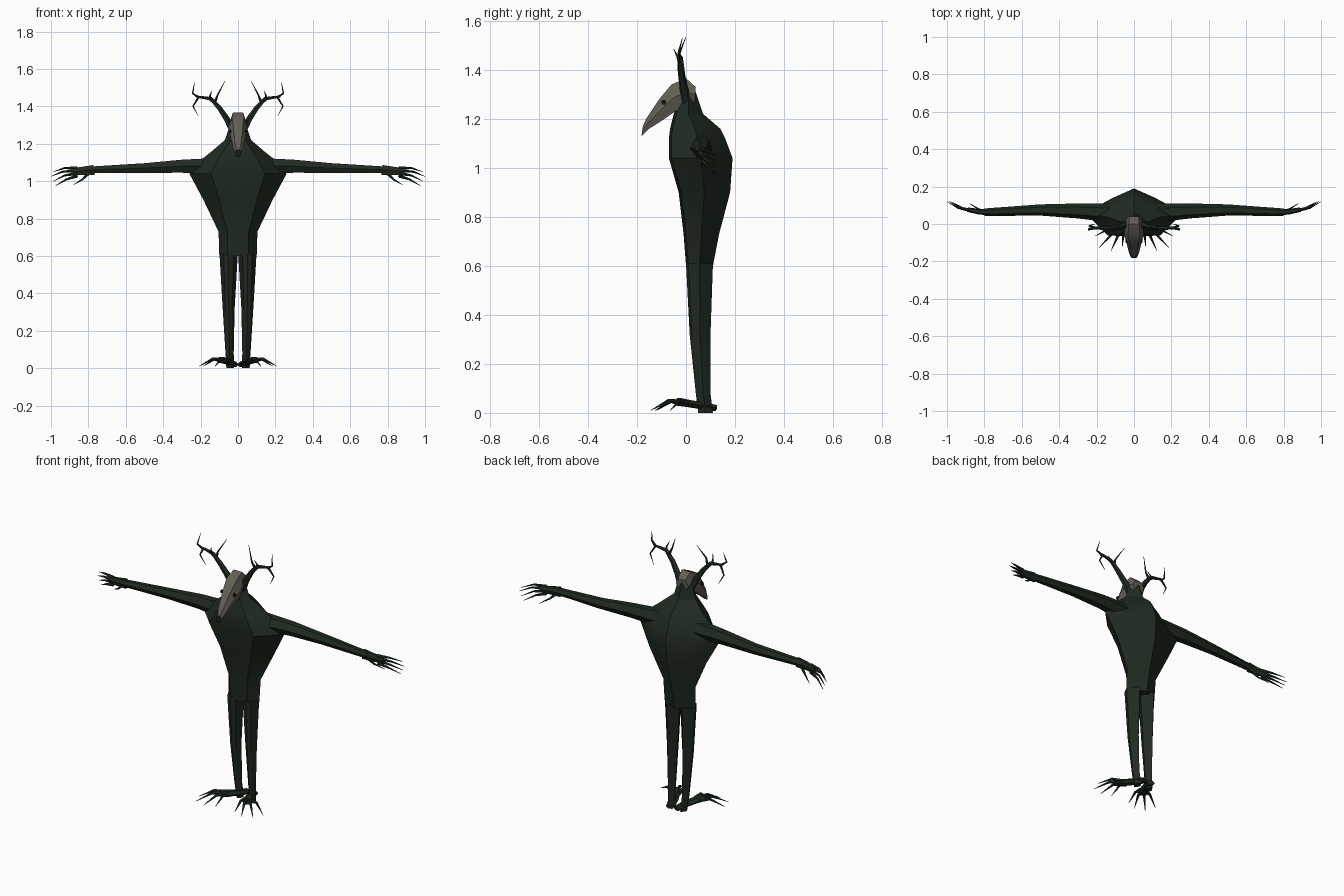
import bpy, bmesh, math
from mathutils import Vector

cube = bpy.data.objects.get("Cube")
if cube:
    bpy.data.objects.remove(cube)


def material(name, *rgb):
    mat = bpy.data.materials.new(name)
    mat.use_nodes = True
    mat.diffuse_color = (*rgb, 1)
    mat.node_tree.nodes["Principled BSDF"].inputs["Base Color"].default_value = (*rgb, 1)
    return mat


hide = material("dark green hide", 0.014, 0.024, 0.015)
bone = material("grey bone", 0.125, 0.115, 0.09)
black = material("socket black", 0.008, 0.009, 0.008)
SIDEWAYS, UPRIGHT = Vector((0, 1, 0)), Vector((0, 0, 1))


def loft(name, rings, mat=hide, mirror=False):
    """Skin a list of equal-length point rings and cap both ends."""
    bm = bmesh.new()
    loops = [[bm.verts.new(point) for point in ring] for ring in rings]
    count = len(loops[0])
    for low, high in zip(loops, loops[1:]):
        for i in range(count):
            j = (i + 1) % count
            bm.faces.new((low[i], low[j], high[j], high[i]))
    bm.faces.new(loops[0])
    bm.faces.new(loops[-1])
    bmesh.ops.recalc_face_normals(bm, faces=bm.faces)
    mesh = bpy.data.meshes.new(name)
    bm.to_mesh(mesh)
    bm.free()
    mesh.materials.append(mat)
    part = bpy.data.objects.new(name, mesh)
    bpy.context.collection.objects.link(part)
    bpy.ops.object.select_all(action='DESELECT')
    part.select_set(True)
    bpy.context.view_layer.objects.active = part
    bpy.ops.object.shade_smooth_by_angle(angle=math.radians(30))
    if mirror:
        part.modifiers.new("Mirror", 'MIRROR').use_mirror_merge = False
    return part


def section(z, width, front, back, x=0):
    """Level body slice: broad faceted front, ridged back."""
    middle = (front + back) / 2
    corner = middle + (back - middle) * 0.6
    half = [(0, front), (width * 0.55, front + 0.01), (width, middle),
            (width * 0.45, corner), (0, back)]
    other = [(-px, py) for px, py in half[-2:0:-1]]
    return [(x + px, py, z) for px, py in half + other]


def tube(name, path, start, end, flat=1, sides=6, up=UPRIGHT, mat=hide):
    """Mirrored limb along a path, tapering evenly from start to end radius."""
    points = [Vector(p) for p in path]
    last = len(points) - 1
    rings = []
    for i, point in enumerate(points):
        along = points[min(i + 1, last)] - points[max(i - 1, 0)]
        u = along.cross(up).normalized()
        v = u.cross(along).normalized() * flat
        radius = start + (end - start) * i / last
        turns = [math.tau * k / sides for k in range(sides)]
        rings.append([point + radius * (u * math.cos(a) + v * math.sin(a)) for a in turns])
    return loft(name, rings, mat, mirror=True)


def claw(name, path, radius, up=UPRIGHT):
    return tube(name, path, radius, 0.001, sides=5, up=up)


# Torso and neck: height, half width, front, back
torso = [(0.6, 0.1, 0, 0.11), (0.73, 0.104, -0.01, 0.135), (0.9, 0.185, -0.03, 0.18),
         (1.04, 0.26, -0.07, 0.19), (1.12, 0.19, -0.07, 0.16), (1.16, 0.14, -0.065, 0.14),
         (1.22, 0.07, -0.05, 0.07), (1.31, 0.04, -0.02, 0.04)]
loft("torso", [section(*row) for row in torso])

# Legs: the same slice, set off to the side
legs = [(0, 0.02, 0.05, 0.11, 0.04), (0.08, 0.022, 0.04, 0.1, 0.045),
        (0.32, 0.032, 0.015, 0.1, 0.05), (0.61, 0.049, 0, 0.11, 0.05)]
loft("leg", [section(*row) for row in legs], mirror=True)

# Feet with a fan of claws
tube("foot", [(0.02, 0.12, 0.02), (0.04, 0.06, 0.03), (0.07, 0, 0.04), (0.09, -0.03, 0.045)],
     0.024, 0.03, flat=0.6)
for i, reach in enumerate((0.18, 0.2, 0.18, 0.14)):
    angle = math.radians(62 - 19 * i)
    ray = Vector((math.sin(angle), -math.cos(angle), 0))
    ankle = Vector((0.05, 0.02, 0))
    claw(f"toe_{i}", [ankle + ray * reach * part + UPRIGHT * height
                      for part, height in ((0.2, 0.04), (0.55, 0.05), (1, 0.01))], 0.014)

# Arms and flattened palms
tube("arm", [(0.13, 0.06, 1.08), (0.3, 0.07, 1.08), (0.5, 0.075, 1.07), (0.8, 0.063, 1.06)],
     0.05, 0.02)
tube("hand", [(0.77, 0.064, 1.06), (0.83, 0.066, 1.055), (0.89, 0.077, 1.05)],
     0.018, 0.012, flat=1.7)

# Fingers droop more towards the thumb side
for i in range(4):
    tip = 1 - 0.012 * abs(i - 1)
    claw(f"finger_{i}", [(0.86, 0.07, 1.07 - i * 0.014), (tip - 0.06, 0.086, 1.07 - i * 0.02),
                         (tip, 0.12, 1.05 - i * 0.025)], 0.01)
claw("thumb", [(0.8, 0.066, 1.04), (0.83, 0.08, 1.01), (0.88, 0.11, 0.98)], 0.01)

# Skull: top y and z, bottom y and z, half width; the end cap is the nose
skull = [(0.04, 1.33, 0.035, 1.27, 0.04), (0, 1.366, -0.005, 1.25, 0.046),
         (-0.06, 1.34, -0.045, 1.23, 0.053), (-0.11, 1.28, -0.095, 1.195, 0.04),
         (-0.163, 1.2, -0.15, 1.16, 0.026), (-0.176, 1.17, -0.182, 1.13, 0.016)]
rings = []
for top_y, top_z, low_y, low_z, width in skull:
    mid_y, mid_z = (top_y + low_y) / 2, (top_z + low_z) / 2
    half = [(width * 0.6, top_y, top_z), (width, mid_y, mid_z), (width * 0.7, low_y, low_z)]
    rings.append(half + [(-x, y, z) for x, y, z in reversed(half)])
head = loft("skull", rings, bone)
head.data.materials.append(black)
head.data.polygons[-1].material_index = 1

# Eye sockets as thin plates
tube("eye_socket", [(0.037, -0.09, 1.268), (0.046, -0.09, 1.268)], 0.011, 0.01, mat=black)

# Antlers: curved beam and pointed tines
tube("antler_beam", [(0.03, 0, 1.27), (0.06, -0.01, 1.33), (0.1, -0.02, 1.39),
                     (0.145, -0.025, 1.44), (0.21, -0.02, 1.45), (0.24, -0.01, 1.4),
                     (0.21, 0, 1.345)], 0.021, 0.001, sides=5, up=SIDEWAYS)
tines = [[(0.125, -0.02, 1.42), (0.11, -0.03, 1.46), (0.07, 0, 1.535)],
         [(0.145, -0.025, 1.43), (0.15, -0.035, 1.455), (0.14, -0.05, 1.485)],
         [(0.21, -0.02, 1.445), (0.243, -0.03, 1.47), (0.232, -0.015, 1.53)]]
for i, path in enumerate(tines):
    claw(f"antler_tine_{i}", path, 0.009, SIDEWAYS)
